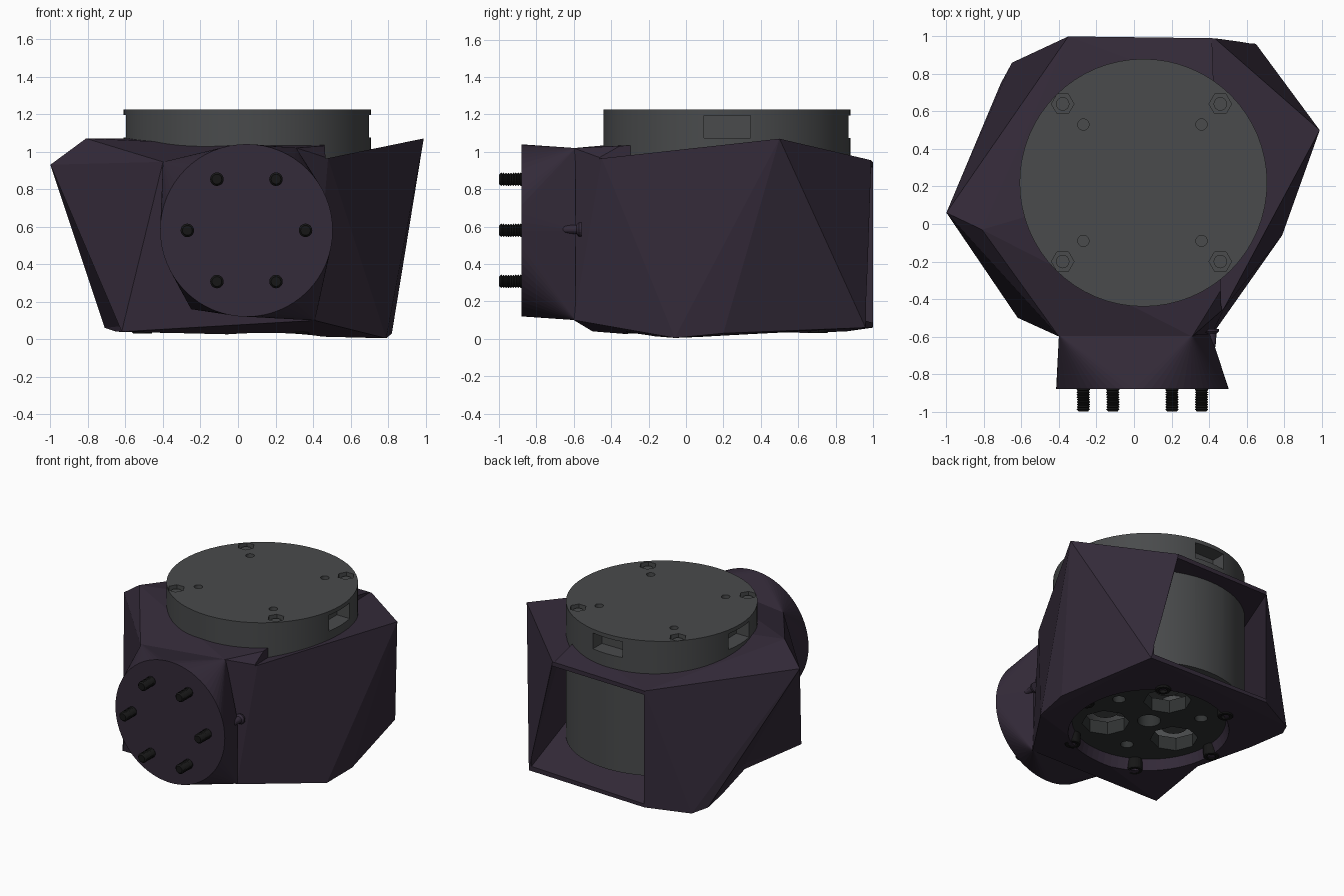
import bpy, bmesh
from math import sin, cos, pi, radians
from mathutils import Matrix, Vector

if "Cube" in bpy.data.objects:
    bpy.data.objects.remove(bpy.data.objects["Cube"])

CX, CY = 0.05, 0.22      # motor axis


def material(name, rgb):
    m = bpy.data.materials.new(name)
    m.diffuse_color = (*rgb, 1)
    m.use_nodes = True
    m.node_tree.nodes["Principled BSDF"].inputs["Base Color"].default_value = m.diffuse_color
    return m


PURPLE = material("dark_purple", (0.034, 0.0235, 0.041))
GREY = material("motor_grey", (0.067, 0.070, 0.072))
DARK = material("plate_dark", (0.03, 0.033, 0.033))
BLACK = material("screw_black", (0.008, 0.008, 0.008))


def finish(name, bm, mat=None):
    bmesh.ops.recalc_face_normals(bm, faces=bm.faces)
    me = bpy.data.meshes.new(name)
    bm.to_mesh(me)
    bm.free()
    ob = bpy.data.objects.new(name, me)
    bpy.context.collection.objects.link(ob)
    if mat:
        me.materials.append(mat)
    return ob


def hull(name, pts, mat=None):
    bm = bmesh.new()
    for p in pts:
        bm.verts.new(p)
    r = bmesh.ops.convex_hull(bm, input=bm.verts)
    junk = {g for g in r["geom_interior"] + r["geom_unused"] if isinstance(g, bmesh.types.BMVert)}
    bmesh.ops.delete(bm, geom=list(junk), context='VERTS')
    bmesh.ops.dissolve_limit(bm, angle_limit=0.002, verts=bm.verts, edges=bm.edges)
    return finish(name, bm, mat)


def lathe(name, profile, origin, axis, mat=None, segs=24):
    """Closed solid of revolution from (radius, height) pairs."""
    bm = bmesh.new()
    rot = Vector(axis).to_track_quat('Z', 'Y')
    rings = []
    for r, h in profile:
        rings.append([bm.verts.new(Vector(origin) + rot @ Vector(
            (r * cos(2 * pi * i / segs), r * sin(2 * pi * i / segs), h))) for i in range(segs)])
    for a, b in zip(rings, rings[1:]):
        for i in range(segs):
            j = (i + 1) % segs
            bm.faces.new((a[i], a[j], b[j], b[i]))
    bm.faces.new(rings[0])
    bm.faces.new(rings[-1])
    return finish(name, bm, mat)


def cyl(name, x, y, z0, z1, r, mat=None, segs=32):
    return lathe(name, [(r, 0), (r, z1 - z0)], (x, y, z0), (0, 0, 1), mat, segs)


def box(name, center, size, angle=0):
    bm = bmesh.new()
    bmesh.ops.create_cube(bm, size=1, matrix=Matrix.Diagonal((*size, 1)))
    bm.transform(Matrix.Translation(center) @ Matrix.Rotation(angle, 4, 'Z'))
    return finish(name, bm)


def cut(target, cutter):
    cutter.hide_render = True
    mod = target.modifiers.new("cut", 'BOOLEAN')
    mod.operation = 'DIFFERENCE'
    mod.solver = 'EXACT'
    mod.object = cutter
    bpy.context.view_layer.objects.active = target
    bpy.ops.object.modifier_apply(modifier=mod.name)
    bpy.data.objects.remove(cutter)


def smooth(ob):
    bpy.ops.object.select_all(action='DESELECT')
    ob.select_set(True)
    bpy.context.view_layer.objects.active = ob
    bpy.ops.object.shade_smooth_by_angle(angle=radians(25))


def polar(r, deg):
    return CX + r * cos(radians(deg)), CY + r * sin(radians(deg))


# Faceted housing: upper rim, then lower rim
A, B, C = Vector((.48, -.45, .965)), Vector((.99, .5, 1.07)), Vector((.43, .99, .955))
E, P, R = Vector((-1, .06, .93)), Vector((-.71, .75, .06)), Vector((-.62, -.5, .04))
housing = hull("faceted_housing", [
    A, B, C, (-.35, 1, .945), E, (-.81, -.03, 1.07), (-.4, -.6, .945), (.31, -.6, 1.02),
    (.41, -.6, .1), (.79, -.06, .005), (.82, .2, .03), (.65, .96, .06),
    (-.35, 1, .06), (-.65, .86, .04), P, R], PURPLE)
# Top right sinks from the high corner down to the motor
mid = (A + B + C) / 3
rim = [mid + (v - mid) * 1.08 for v in (A, B, C)]
cut(housing, hull("top_dish", rim + [v + Vector((0, 0, .3)) for v in rim]))
# Lower left side folds inwards
Q, out = Vector((-.53, .05, .08)), Vector((-.3, 0, -.1))
cut(housing, hull("left_fold", [E, P, R, Q, P + out, R + out, Q + Vector((0, 0, -.2))]))
# Open back that shows the motor drum
cut(housing, hull("back_opening", [
    (.42, 1.02, .92), (-.34, 1.02, .915), (-.34, 1.02, .08), (.62, 1.02, .08),
    (.68, .45, .94), (-.58, .45, .94), (-.58, .45, .24), (.68, .45, .24)]))
# Bore for the motor, narrower where it opens underneath
cut(housing, lathe("bore", [(.59, -.1), (.53, .11), (.53, .2), (.645, .2), (.645, 1.4)],
                   (CX, CY, 0), (0, 0, 1), segs=64))

# Neck running out to the round mounting flange
flange = [(.045 + .46 * cos(2 * pi * i / 64), -.88, .58 + .46 * sin(2 * pi * i / 64)) for i in range(64)]
root = [(-.4, -.59, .945), (.31, -.59, 1.02), (.41, -.59, .58), (.41, -.59, .1), (-.25, -.59, .16)]
hull("flange_neck", flange + root, PURPLE)

# Motor drum with top bolt pockets, small holes and side slots
motor = cyl("motor_drum", CX, CY, .2, 1.225, .66, GREY, 64)
for sx in (-1, 1):
    for sy in (-1, 1):
        bx, by = .04 + .42 * sx, CY + .42 * sy
        cut(motor, cyl("pocket", bx, by, 1.17, 1.3, .06, segs=6))
        cut(motor, cyl("hole", .045 + .315 * sx, CY + .31 * sy, 1.16, 1.3, .03, segs=20))
        cyl("motor_top_screw", bx, by, 1.16, 1.205, .036, GREY, 16)
for a in (0, 90, 180):
    cut(motor, box("slot", (*polar(.64, a), 1.135), (.2, .25, .12), radians(a)))
cut(motor, cyl("gear_well", CX, CY, .1, .4, .48, segs=48))
smooth(motor)

# Gear plate under the motor
plate = cyl("gear_plate", CX, CY, .11, .21, .54, DARK, 64)
cut(plate, cyl("centre_hole", CX, CY, 0, .3, .08))
for k in range(3):
    cut(plate, cyl("planet_hole", *polar(.3, 75 + 120 * k), 0, .3, .165, segs=8))
    cut(plate, cyl("pin_hole", *polar(.36, 15 + 120 * k), 0, .3, .045, segs=16))
    cyl("planet_gear", *polar(.3, 75 + 120 * k), .2, .41, .09, GREY, 20)
smooth(plate)

# Six socket bolts on the underside
for k in range(6):
    x, y = polar(.56, 60 * k)
    lathe("underside_bolt", [(.02, .03), (.03, 0), (.05, 0), (.055, .008), (.055, .09)],
          (x, y, .03), (0, 0, 1), BLACK, 20)

# Six threaded studs on the front flange
thread = [(.026, -.02)]
for i in range(9):
    thread += [(.036, i * .013 + .004), (.029, i * .013 + .0105)]
thread.append((.026, .12))
for k in range(6):
    a = radians(60 * k)
    lathe("flange_stud", thread, (.045 + .315 * cos(a), -.88, .58 + .315 * sin(a)), (0, -1, 0), BLACK, 20)

# Small pointed pin beside the neck
lathe("neck_pin", [(.038, 0), (.038, .012), (.025, .025), (.02, .09), (.002, .14)],
      (.415, -.56, .585), (0, -1, 0), PURPLE, 16)
